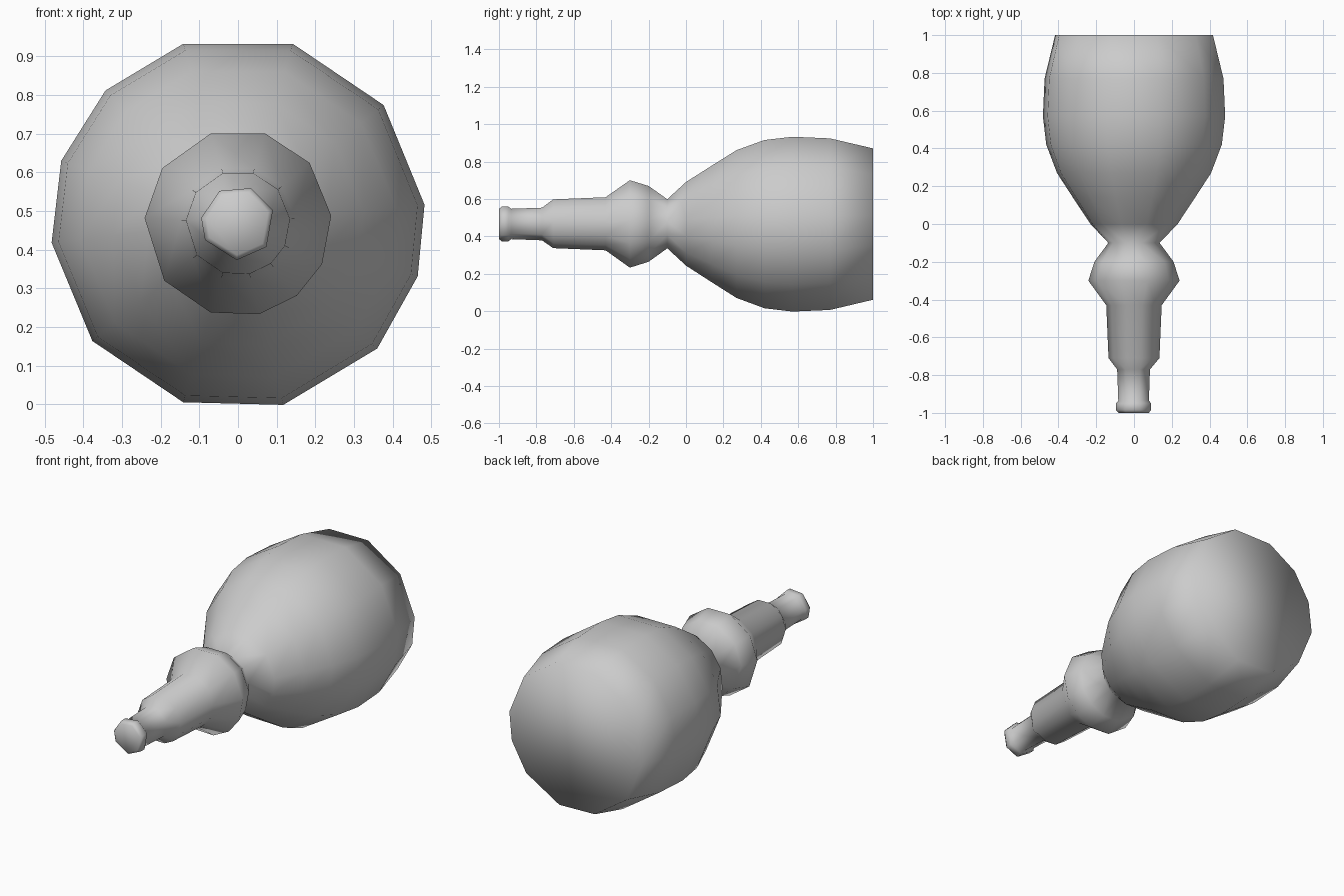
import bpy, bmesh
from math import radians, sin, cos

if "Cube" in bpy.data.objects:
    bpy.data.objects.remove(bpy.data.objects["Cube"])

CZ = 0.469
# facet directions for the tip, the neck/collar and the bulb
TIP = [-153, -92, -40, 20, 70, 120, 172]
NECK = [-142, -107, -77, -51, -26, 4.5, 40, 73, 107, 144, 177]
BULB = [-174, -141, -107, -76, -42, -16.5, 5.6, 39, 73, 107, 135, 160.6]

# (y, radius, facet directions) from the tip to the wide end
PROFILE = [
    (-1.0, 0.083, TIP), (-0.985, 0.096, TIP), (-0.95, 0.096, TIP),
    (-0.935, 0.084, TIP), (-0.77, 0.090, TIP),
    (-0.71, 0.135, NECK), (-0.43, 0.147, NECK), (-0.30, 0.242, NECK),
    (-0.20, 0.210, NECK), (-0.10, 0.136, NECK),
    (0.0, 0.232, BULB), (0.14, 0.325, BULB), (0.27, 0.410, BULB),
    (0.42, 0.467, BULB), (0.57, 0.485, BULB), (0.77, 0.476, BULB),
    (1.0, 0.420, BULB),
]


def zip_rings(bm, a, angs_a, b, angs_b):
    """Join two rings, even when their side counts differ."""
    if len(a) == len(b):
        n = len(a)
        for i in range(n):
            j = (i + 1) % n
            bm.faces.new((a[i], a[j], b[j], b[i]))
        return
    ea, eb = angs_a + [angs_a[0] + 360], angs_b + [angs_b[0] + 360]
    i = j = 0
    while i < len(a) or j < len(b):
        va, vb = a[i % len(a)], b[j % len(b)]
        if j == len(b) or (i < len(a) and ea[i + 1] <= eb[j + 1]):
            bm.faces.new((va, a[(i + 1) % len(a)], vb))
            i += 1
        else:
            bm.faces.new((va, b[(j + 1) % len(b)], vb))
            j += 1


# turned body with bulb, collar, stem and button tip
bm = bmesh.new()
rings = []
for y, r, angs in PROFILE:
    rings.append([bm.verts.new((r * cos(radians(t)), y, CZ + r * sin(radians(t)))) for t in angs])
for k in range(len(rings) - 1):
    zip_rings(bm, rings[k], PROFILE[k][2], rings[k + 1], PROFILE[k + 1][2])
bm.faces.new(rings[0])
bm.faces.new(rings[-1])
bmesh.ops.recalc_face_normals(bm, faces=bm.faces)
for f in bm.faces:
    f.smooth = True

mesh = bpy.data.meshes.new("bulb_with_stem")
bm.to_mesh(mesh)
bm.free()
obj = bpy.data.objects.new("bulb_with_stem", mesh)
bpy.context.collection.objects.link(obj)
